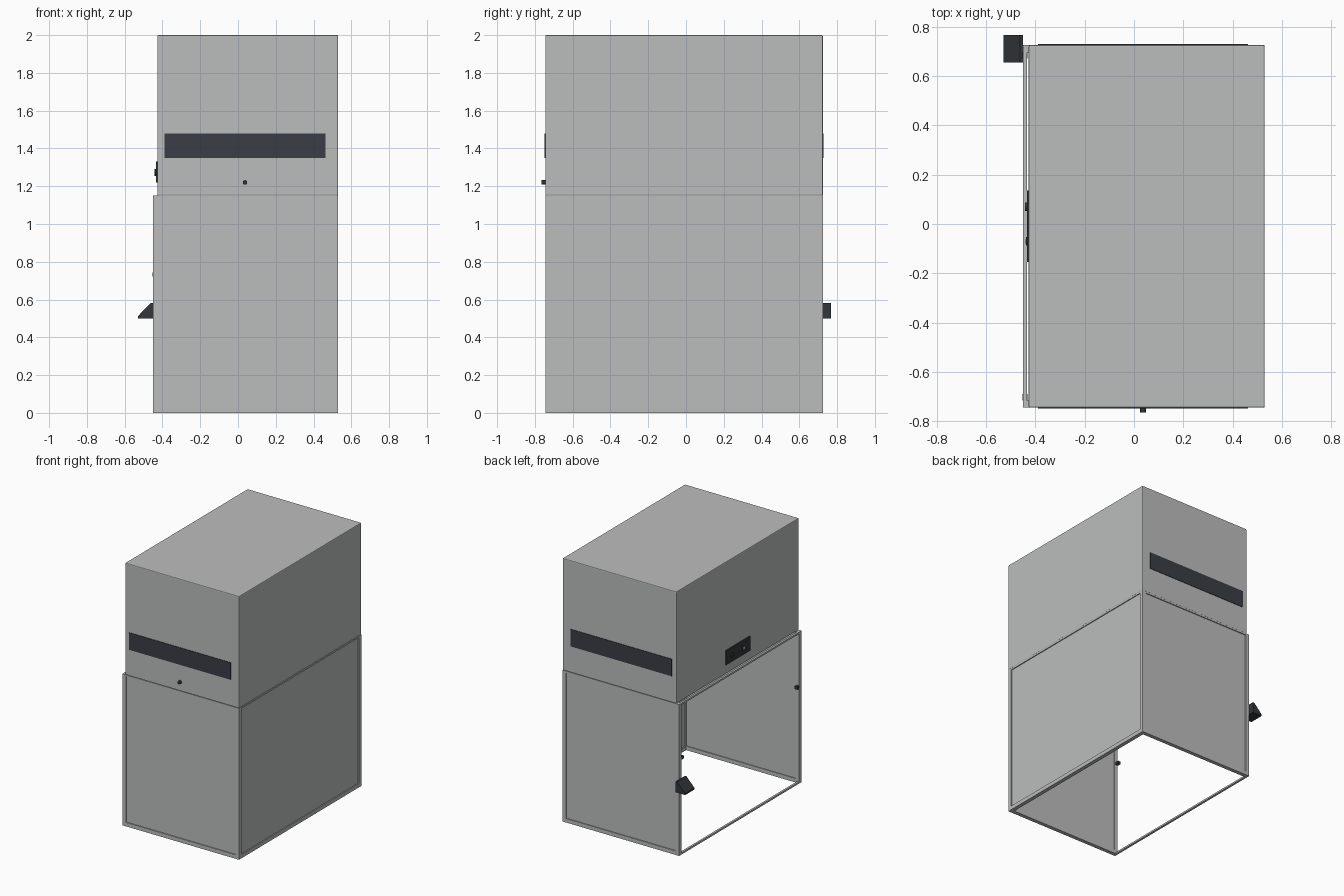
import bpy, bmesh
from mathutils import Matrix

old = bpy.data.objects.get("Cube")
if old:
    bpy.data.objects.remove(old, do_unlink=True)


def material(name, rgb):
    m = bpy.data.materials.new(name)
    m.use_nodes = True
    m.diffuse_color = (*rgb, 1)
    m.node_tree.nodes["Principled BSDF"].inputs["Base Color"].default_value = (*rgb, 1)
    return m


GREY = material("light grey metal", (0.50, 0.51, 0.505))
GLASS = material("dark window", (0.042, 0.048, 0.060))
BLACK = material("black plastic", (0.032, 0.038, 0.043))
SILVER = material("pale indicator", (0.55, 0.57, 0.58))


def finish(name, bm, mat):
    bmesh.ops.recalc_face_normals(bm, faces=bm.faces)
    me = bpy.data.meshes.new(name)
    bm.to_mesh(me)
    bm.free()
    me.materials.append(mat)
    ob = bpy.data.objects.new(name, me)
    bpy.context.collection.objects.link(ob)
    return ob


def add_box(bm, x, y, z):
    spans = (x, y, z)
    size = [b - a for a, b in spans]
    mid = [(a + b) / 2 for a, b in spans]
    bmesh.ops.create_cube(bm, size=1, matrix=Matrix.Translation(mid) @ Matrix.Diagonal((*size, 1)))


def box(name, x, y, z, mat, bevel=0):
    bm = bmesh.new()
    add_box(bm, x, y, z)
    if bevel:
        bmesh.ops.bevel(bm, geom=bm.edges[:], offset=bevel, segments=2,
                        profile=0.5, affect='EDGES')
    return finish(name, bm, mat)


def knob(name, centre, radius, depth, axis, mat):
    bm = bmesh.new()
    turn = Matrix.Rotation(1.5708, 4, 'Y' if axis == 'X' else 'X')
    bmesh.ops.create_cone(bm, cap_ends=True, segments=20, radius1=radius, radius2=radius,
                          depth=depth, matrix=Matrix.Translation(centre) @ turn)
    return finish(name, bm, mat)


# Overall limits
X0, X1 = -0.45, 0.53
Y0, Y1 = -0.745, 0.725
TOP = 1.15
T, EDGE, LIP, SINK = 0.03, 0.03, 0.013, 0.007

# Upper hood
box("hood", (-0.427, X1), (Y0, Y1), (TOP, 2), GREY, 0.006)


# Framed lower walls: two posts, two rails and a recessed sheet
def wall(name, along, thick, axis):
    bm = bmesh.new()

    def part(a, z, t):
        add_box(bm, *((a, t, z) if axis == 'X' else (t, a, z)))
    a, b = along
    part((a, a + EDGE), (0, TOP), thick)
    part((b - EDGE, b), (0, TOP), thick)
    part((a + EDGE, b - EDGE), (0, EDGE), thick)
    part((a + EDGE, b - EDGE), (TOP - LIP, TOP), thick)
    part((a + EDGE, b - EDGE), (EDGE, TOP - LIP), (thick[0] + SINK, thick[1] - SINK))
    finish(name, bm, GREY)


wall("front_wall", (X0, X1), (Y0, Y0 + T), 'X')
wall("back_wall", (X0, X1), (Y1 - T, Y1), 'X')
wall("side_wall", (Y0, Y1), (X1 - T, X1), 'Y')

# Slim rails round the open side
for name, z in (("open_side_sill", (0, 0.013)), ("open_side_header", (TOP - LIP, TOP))):
    box(name, (X0, X0 + 0.016), (Y0 + T, Y1 - T), z, GREY)

# Windows on the front and back of the hood
for name, y in (("front_window", (Y0 - 0.004, Y0 + 0.002)), ("back_window", (Y1 - 0.002, Y1 + 0.004))):
    box(name, (-0.39, 0.462), y, (1.35, 1.48), GLASS)

# Front button
knob("front_button", (0.037, Y0 - 0.008, 1.22), 0.012, 0.024, 'Y', BLACK)

# Control panel with two knobs and an indicator
box("control_panel", (-0.433, -0.426), (-0.155, 0.135), (1.22, 1.33), BLACK)
knob("control_knob", (-0.436, 0.07, 1.273), 0.018, 0.012, 'X', BLACK)
knob("control_switch", (-0.434, -0.07, 1.273), 0.018, 0.008, 'X', BLACK)
knob("indicator", (-0.437, -0.07, 1.273), 0.010, 0.004, 'X', SILVER)

# Door sensors on the inner posts
for name, y in (("back_sensor", 0.685), ("front_sensor", -0.702)):
    box(name, (-0.453, -0.431), (y - 0.013, y + 0.013), (0.722, 0.744), BLACK)

# Wedge-shaped reader on the rear corner
bm = bmesh.new()
profile = [(-0.45, 0.5), (-0.53, 0.5), (-0.53, 0.512), (-0.462, 0.582), (-0.45, 0.582)]
face = bm.faces.new([bm.verts.new((x, 0.655, z)) for x, z in profile])
out = bmesh.ops.extrude_face_region(bm, geom=[face])
bmesh.ops.translate(bm, vec=(0, 0.112, 0),
                    verts=[v for v in out["geom"] if isinstance(v, bmesh.types.BMVert)])
finish("corner_reader", bm, BLACK)
